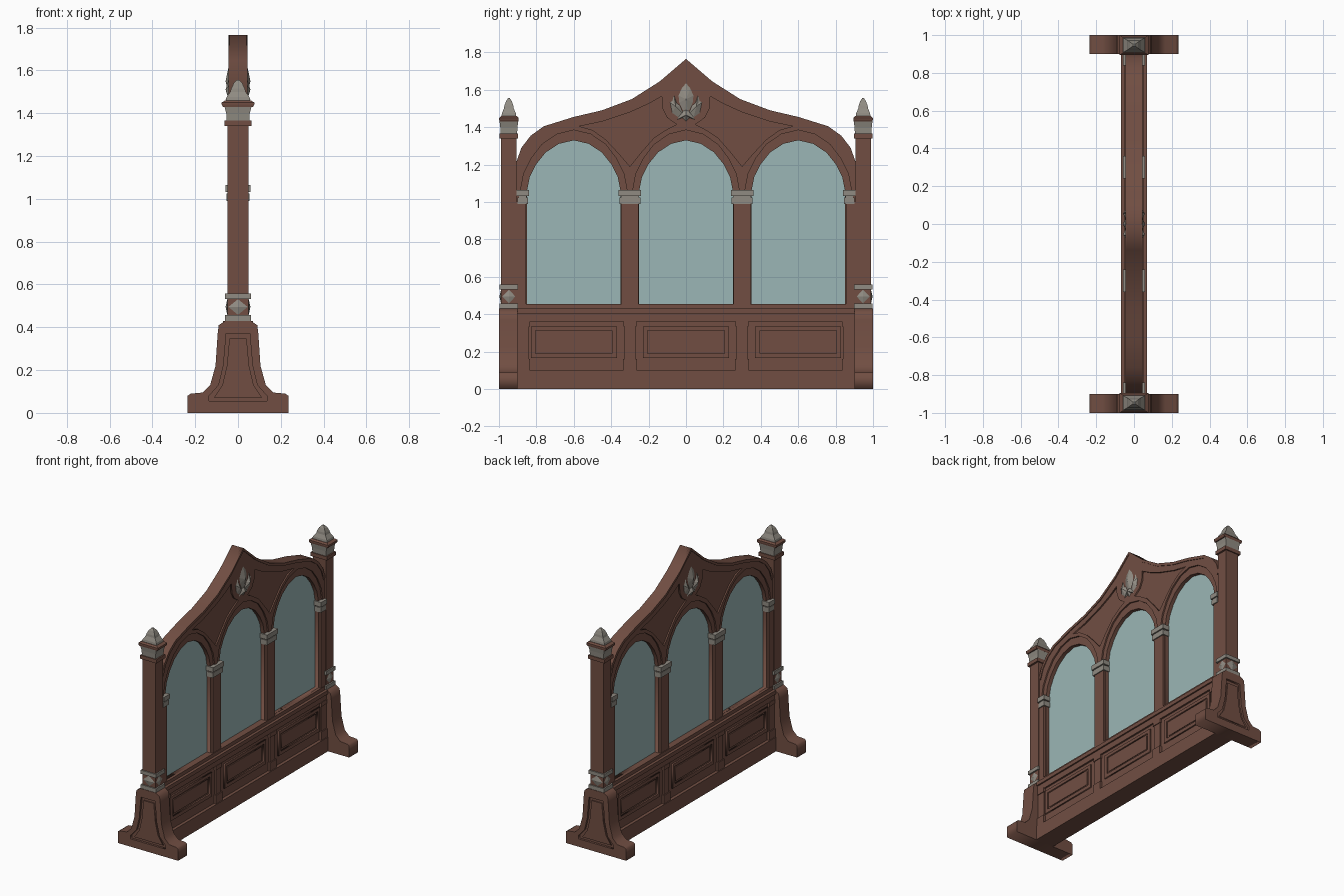
import bpy
from mathutils import Matrix

if "Cube" in bpy.data.objects:
    bpy.data.objects.remove(bpy.data.objects["Cube"])


def material(name, rgb):
    m = bpy.data.materials.new(name)
    m.diffuse_color = (*rgb, 1)
    m.use_nodes = True
    m.node_tree.nodes["Principled BSDF"].inputs["Base Color"].default_value = m.diffuse_color
    return m


WOOD = material("brown wood", (0.165, 0.076, 0.055))
STONE = material("warm grey stone", (0.28, 0.26, 0.225))
GLASS = material("pale teal glass", (0.33, 0.47, 0.465))

# local curve axes mapped to world: side = YZ outline, front = XZ outline
SIDE = Matrix(((0, 0, 1, 0), (1, 0, 0, 0), (0, 1, 0, 0), (0, 0, 0, 1)))
FRONT = Matrix(((1, 0, 0, 0), (0, 0, -1, 0), (0, 1, 0, 0), (0, 0, 0, 1)))


def add(name, mesh, mat):
    mesh.materials.clear()
    mesh.materials.append(mat)
    ob = bpy.data.objects.new(name, mesh)
    bpy.context.collection.objects.link(ob)
    return ob


def plate(name, loops, half, mat, frame=SIDE, offset=0.0):
    """Extrude an outline (first loop) with holes (other loops)."""
    cu = bpy.data.curves.new(name, 'CURVE')
    cu.dimensions, cu.fill_mode, cu.extrude = '2D', 'BOTH', half
    for loop in loops:
        sp = cu.splines.new('POLY')
        sp.points.add(len(loop) - 1)
        for p, (a, b) in zip(sp.points, loop):
            p.co = (a, b, 0, 1)
        sp.use_cyclic_u = True
    tmp = bpy.data.objects.new(name + "_curve", cu)
    bpy.context.collection.objects.link(tmp)
    dg = bpy.context.evaluated_depsgraph_get()
    mesh = bpy.data.meshes.new_from_object(tmp.evaluated_get(dg))
    bpy.data.objects.remove(tmp)
    mesh.transform(Matrix.Translation((0, offset, 0)) @ frame)
    return add(name, mesh, mat)


def stack(name, y, rings, mat):
    """Square-section solid through rings of (z, half x, half y)."""
    verts, faces = [], [(3, 2, 1, 0)]
    for z, hx, hy in rings:
        verts += [(-hx, y - hy, z), (hx, y - hy, z), (hx, y + hy, z), (-hx, y + hy, z)]
    for r in range(len(rings) - 1):
        for i in range(4):
            j = (i + 1) % 4
            faces.append((4 * r + i, 4 * r + j, 4 * r + 4 + j, 4 * r + 4 + i))
    n = len(verts)
    faces.append((n - 4, n - 3, n - 2, n - 1))
    mesh = bpy.data.meshes.new(name)
    mesh.from_pydata(verts, [], faces)
    return add(name, mesh, mat)


def box(name, hx, y0, y1, z0, z1, mat=WOOD):
    hy = (y1 - y0) / 2
    return stack(name, (y0 + y1) / 2, [(z0, hx, hy), (z1, hx, hy)], mat)


def facet(name, outline, tip, mat):
    """Faceted boss: an outline fanned to a raised tip."""
    n = len(outline)
    mesh = bpy.data.meshes.new(name)
    mesh.from_pydata(outline + [tip], [], [(i, (i + 1) % n, n) for i in range(n)]
                     + [tuple(reversed(range(n)))])
    import bmesh
    bm = bmesh.new()
    bm.from_mesh(mesh)
    bmesh.ops.recalc_face_normals(bm, faces=bm.faces)
    bm.to_mesh(mesh)
    bm.free()
    return add(name, mesh, mat)


def mirrored(half):
    """Close a right-hand half outline by mirroring it."""
    return half + [(-a, b) for a, b in reversed(half) if a > 1e-6]


def rect(c, hw, z0, z1):
    return [(c - hw, z0), (c + hw, z0), (c + hw, z1), (c - hw, z1)]


def arch(c, hw, base, spring, rise):
    prof = [(1, 0), (.94, .28), (.8, .53), (.6, .76), (.32, .93), (0, 1)]
    half = [(hw, base)] + [(hw * a, spring + rise * b) for a, b in prof]
    return [(c + a, b) for a, b in mirrored(half)]


BAYS = (-0.6, 0.0, 0.6)

# --- arched screen body: core, raised face plate, crown trim ---
crown = [(.905, 1.22), (.88, 1.29), (.83, 1.355), (.76, 1.405), (.6, 1.455),
         (.45, 1.49), (.29, 1.55), (.14, 1.645), (0, 1.765)]
outline = mirrored([(.905, .42)] + crown)
spandrel = [(.3, 1.19), (.36, 1.26), (.43, 1.335), (.5, 1.385), (.57, 1.405),
            (.45, 1.43), (.3, 1.48), (.2, 1.525), (.13, 1.565), (.125, 1.5),
            (.1, 1.45), (.05, 1.415), (.1, 1.39), (.17, 1.345), (.24, 1.265)]
plate("screen_core", [outline] + [arch(c, .25, .455, 1.06, .27) for c in BAYS], .03, WOOD)
plate("screen_face", [outline] + [arch(c, .285, .45, 1.06, .325) for c in BAYS]
      + [spandrel, [(-a, b) for a, b in spandrel]], .04, WOOD)
lower = [(a * .985, b - .018) for a, b in reversed(crown)]
trim = crown + lower
plate("crown_trim_right", [trim], .045, WOOD)
plate("crown_trim_left", [[(-a, b) for a, b in trim]], .045, WOOD)

# --- glass panes ---
for c in BAYS:
    plate("glass_pane", [arch(c, .26, .445, 1.06, .28)], .004, GLASS)

# --- columns and capitals ---
for y0, y1 in ((-.905, -.855), (-.345, -.255), (.255, .345), (.855, .905)):
    box("column", .046, y0, y1, .45, 1.0)
    a = y0 - (.015 if y0 > -.9 else 0)
    b = y1 + (.015 if y1 < .9 else 0)
    box("capital_lower", .053, a + .004, b - .004, .99, 1.025, STONE)
    box("capital_neck", .048, a + .012, b - .012, 1.02, 1.035, STONE)
    box("capital_upper", .058, a, b, 1.032, 1.065, STONE)

# --- panelled base ---
box("base_core", .048, -.9, .9, .05, .4)
box("base_plinth", .07, -.9, .9, 0, .1)
box("base_upper_rail", .06, -.9, .9, .362, .405)
box("base_ledge", .07, -.9, .9, .403, .43)
box("window_sill", .05, -.9, .9, .425, .455)
for c in BAYS:
    plate("panel_frame", [rect(c, .23, .165, .335), rect(c, .205, .19, .313)], .058, WOOD)
    plate("panel_field", [rect(c, .19, .203, .3)], .053, WOOD)
for y in (-.87, -.3, .3, .87):
    box("base_stile", .058, y - .03, y + .03, .1, .365)
    box("stile_foot", .065, y - .037, y + .037, .095, .16)
    box("stile_bracket", .063, y - .035, y + .035, .335, .364)

# --- feet, posts and finials at both ends ---
foot = mirrored([(.235, 0), (.235, .08), (.22, .09), (.165, .095), (.13, .13),
                 (.105, .22), (.095, .37), (.09, .41), (.06, .43)])
recess = mirrored([(.135, .055), (.135, .08), (.09, .13), (.068, .22), (.055, .37)])
field = mirrored([(.112, .072), (.073, .13), (.052, .22), (.04, .348)])
for s in (-1, 1):
    plate("foot", [foot], .0425, WOOD, FRONT, s * .9425)
    plate("foot_face", [foot, recess], .0075, WOOD, FRONT, s * .9925)
    plate("foot_panel", [field], .005, WOOD, FRONT, s * .988)
    y = s * .947
    box("post", .05, y - .042, y + .042, .42, 1.4)
    for z0, z1 in ((.43, .457), (.532, .558)):
        box("post_band", .06, y - .05, y + .05, z0, z1, STONE)
    for d in (-1, 1):
        facet("post_diamond", [(d * .05, y - .035, .495), (d * .05, y, .458),
              (d * .05, y + .035, .495), (d * .05, y, .531)], (d * .058, y, .495), STONE)
    w = s * .989
    facet("post_end_diamond", [(-.045, w, .495), (0, w, .458), (.045, w, .495),
          (0, w, .531)], (0, s * .998, .495), STONE)
    box("post_collar", .063, y - .05, y + .05, 1.34, 1.366)
    stack("post_capital", y, [(1.366, .053, .044), (1.40, .055, .046), (1.432, .063, .05)], STONE)
    stack("post_cornice", y, [(1.43, .07, .05), (1.44, .076, .052), (1.45, .076, .052),
                              (1.46, .06, .042)], WOOD)
    stack("finial", y, [(1.455, .058, .04), (1.475, .054, .037), (1.50, .036, .026),
                        (1.515, .032, .024), (1.54, .02, .015), (1.555, .006, .005)], STONE)

# --- leaf ornament on both faces of the gable ---
middle = mirrored([(.012, 1.475), (.038, 1.53), (.042, 1.57), (.025, 1.61), (0, 1.64)])
side = [(.012, 1.47), (.03, 1.515), (.05, 1.53), (.065, 1.575), (.075, 1.54),
        (.087, 1.535), (.075, 1.475), (.04, 1.45)]
base = [(0, 1.43), (.02, 1.45), (.05, 1.44), (.03, 1.475), (0, 1.5),
        (-.03, 1.475), (-.05, 1.44), (-.02, 1.45)]
for d in (-1, 1):
    for nm, pts, tip in (("leaf_middle", middle, (0, 1.55)), ("leaf_base", base, (0, 1.465)),
                         ("leaf_side", side, (.055, 1.51)),
                         ("leaf_side", [(-a, b) for a, b in side], (-.055, 1.51))):
        facet(nm, [(d * .039, a, b) for a, b in pts], (d * .058, *tip), STONE)
